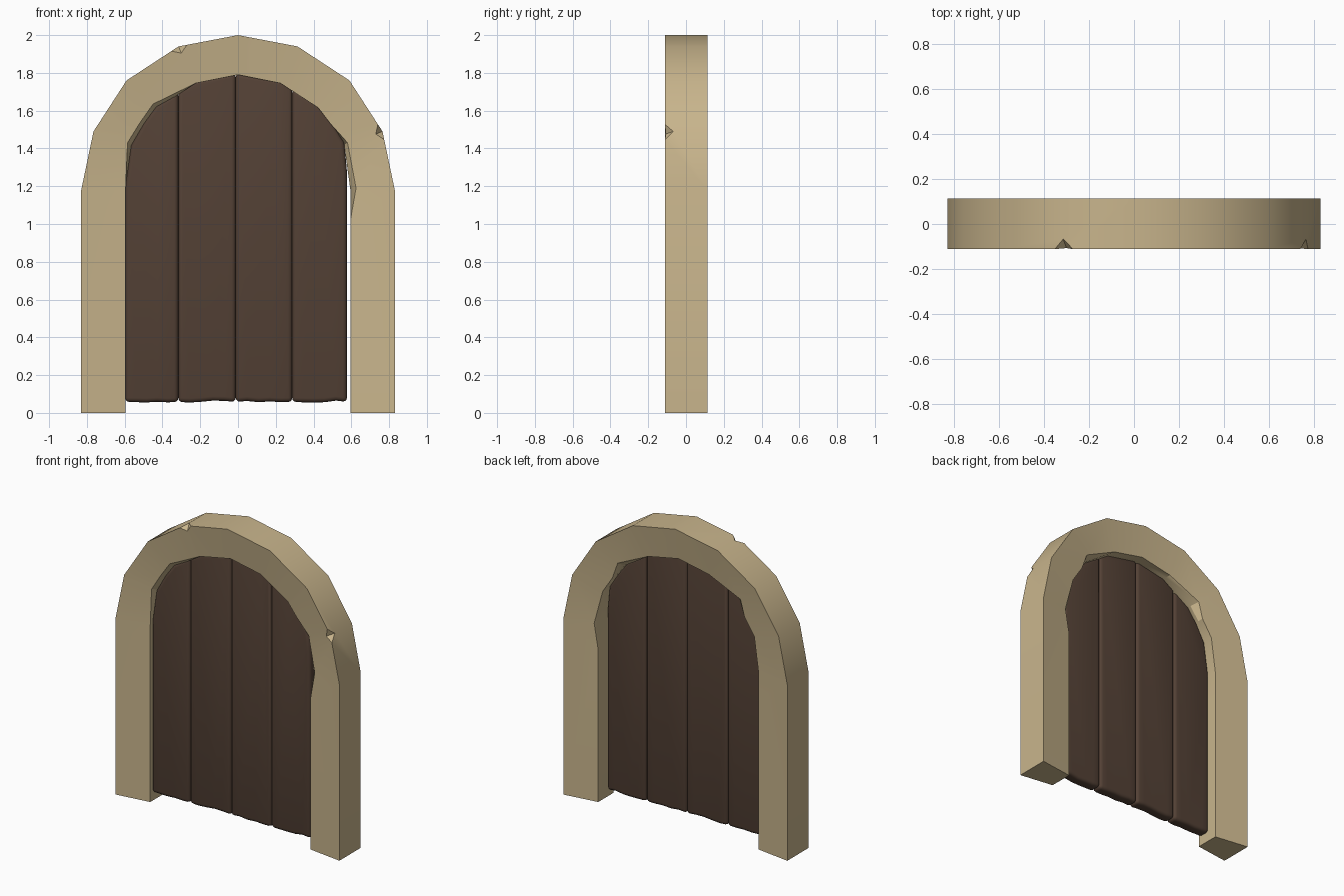
import bpy, bmesh, math, random
from mathutils import Vector

if "Cube" in bpy.data.objects:
    bpy.data.objects.remove(bpy.data.objects["Cube"])

random.seed(4)


def material(name, rgb):
    m = bpy.data.materials.new(name)
    m.diffuse_color = (*rgb, 1)
    m.use_nodes = True
    m.node_tree.nodes["Principled BSDF"].inputs["Base Color"].default_value = m.diffuse_color
    return m


STONE = material("sandy stone", (0.58, 0.46, 0.263))
WOOD = material("dark wood", (0.088, 0.053, 0.036))


def add_object(name, bm, mat):
    bmesh.ops.recalc_face_normals(bm, faces=bm.faces)
    me = bpy.data.meshes.new(name)
    bm.to_mesh(me)
    bm.free()
    me.materials.append(mat)
    ob = bpy.data.objects.new(name, me)
    bpy.context.collection.objects.link(ob)
    bpy.ops.object.select_all(action='DESELECT')
    ob.select_set(True)
    bpy.context.view_layer.objects.active = ob
    return ob


def arch(half):
    """Mirror the right half (bottom to crown) into a full arch path."""
    return half + [(-x, z) for x, z in half[-2::-1]]


# Stone arch: outer outline and inner opening, faces slope inwards slightly
outer = arch([(0.83, 0), (0.83, 1.18), (0.765, 1.49), (0.59, 1.76),
              (0.315, 1.94), (0, 2.0)])
inner = arch([(0.595, 0), (0.595, 1.02), (0.595, 1.18), (0.562, 1.42),
              (0.49, 1.53), (0.425, 1.615), (0.225, 1.745), (0, 1.79)])
n = len(inner)


def chipped(changes):
    pts = list(inner)
    for i, p in changes.items():
        pts[i] = p
    return pts


# chips along the inner front and back edges
front_in = chipped({2: (0.625, 1.19), 3: (0.58, 1.43),
                    n - 4: (-0.585, 1.43), n - 5: (-0.52, 1.535),
                    n - 6: (-0.45, 1.635)})
back_in = chipped({2: (0.625, 1.19), 5: (0.45, 1.64), n - 6: (-0.46, 1.64)})

bm = bmesh.new()
Y0, Y1 = -0.112, 0.113


def row(pts, y):
    return [bm.verts.new((x, y, z)) for x, z in pts]


of, ob_ = row(outer, Y0), row(outer, Y1)
rows = [row(front_in, -0.08), row(inner, -0.045), row(inner, 0.04), row(back_in, 0.08)]
bm.faces.new(of + rows[0][::-1])
bm.faces.new(ob_ + rows[3][::-1])
for a, b in [(of, ob_)] + list(zip(rows, rows[1:])):
    for i in range(len(a) - 1):
        bm.faces.new((a[i], a[i + 1], b[i + 1], b[i]))
for k in (0, -1):  # feet
    bm.faces.new([of[k], ob_[k]] + [r[k] for r in rows[::-1]])
bmesh.ops.recalc_face_normals(bm, faces=bm.faces)

# chipped outer front corners: cut the corner, then dent the front rim
bmesh.ops.bevel(bm, geom=[of[2], of[6]], offset=0.045, segments=1,
                profile=0.5, affect='VERTICES')
for f in [f for f in bm.faces if len(f.verts) == 3]:
    e = next(e for e in f.edges if all(v.co.y < Y0 + 0.005 for v in e.verts))
    deep = next(v for v in f.verts if v not in e.verts)
    _, q = bmesh.utils.edge_split(e, e.verts[0], 0.5)
    q.co += (Vector((0, 0, 1.2)) - q.co).normalized() * 0.03
    q.co.y = Y0 + 0.005
    bmesh.ops.connect_verts(bm, verts=[q, deep])
bmesh.ops.triangulate(bm, faces=[f for f in bm.faces if len(f.verts) > 8])
add_object("stone_arch", bm, STONE)
bpy.ops.object.shade_smooth_by_angle(angle=math.radians(28))

# Door planks cut to the arch
TOP = [(-0.597, 1.2), (-0.567, 1.41), (-0.5, 1.53), (-0.435, 1.62), (-0.225, 1.752),
       (0, 1.795), (0.225, 1.752), (0.43, 1.62), (0.5, 1.53), (0.562, 1.43), (0.577, 1.27)]


def top_z(x):
    for (x0, z0), (x1, z1) in zip(TOP, TOP[1:]):
        if x0 <= x <= x1:
            return z0 + (z1 - z0) * (x - x0) / (x1 - x0)
    return TOP[-1][1]


edges = [-0.597, -0.316, -0.012, 0.287, 0.577]
for k, (xa, xb) in enumerate(zip(edges, edges[1:])):
    outline = []
    for i in range(6):  # worn bottom edge
        z = 0.054 + (random.uniform(0, 0.012) if 0 < i < 5 else 0.004)
        outline.append((xa + (xb - xa) * i / 5, z))
    outline.append((xb, top_z(xb) + 0.006))
    outline += [(x, z + 0.006) for x, z in reversed(TOP) if xa + 0.012 < x < xb - 0.012]
    outline.append((xa, top_z(xa) + 0.006))
    bm = bmesh.new()
    f = bm.faces.new([bm.verts.new((x, -0.064, z)) for x, z in outline])
    ext = bmesh.ops.extrude_face_region(bm, geom=[f], use_keep_orig=True)
    for v in ext["geom"]:
        if isinstance(v, bmesh.types.BMVert):
            v.co.y = 0.016
    plank = add_object(f"door_plank_{k + 1}", bm, WOOD)
    bev = plank.modifiers.new("worn edges", 'BEVEL')
    bev.width = 0.022
    bev.segments = 3
    bev.limit_method = 'ANGLE'
    bev.angle_limit = math.radians(60)
    bpy.ops.object.modifier_apply(modifier=bev.name)
    bpy.ops.object.shade_smooth_by_angle(angle=math.radians(35))
